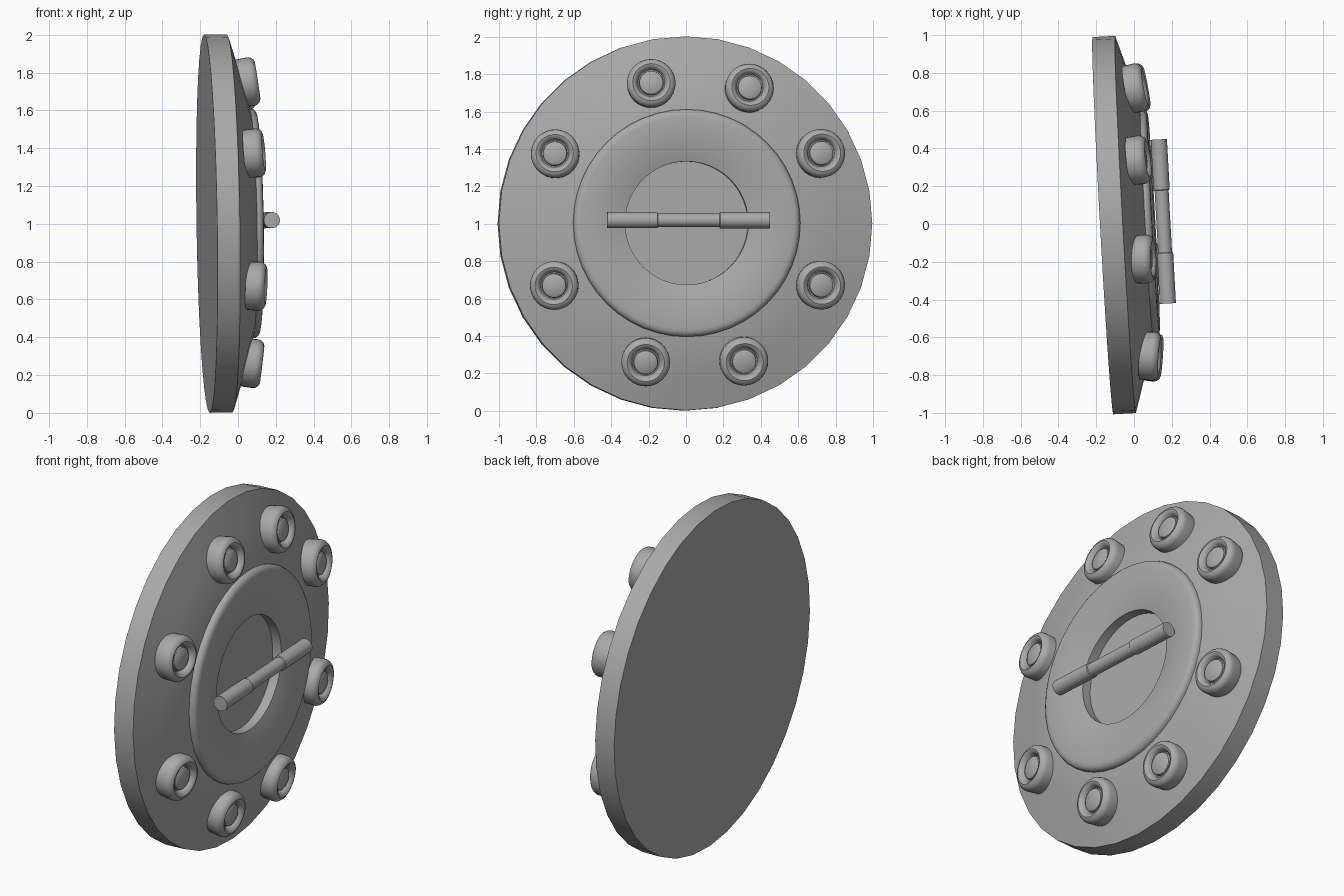
import bpy, bmesh, math
from mathutils import Matrix, Vector

if "Cube" in bpy.data.objects:
    bpy.data.objects.remove(bpy.data.objects["Cube"])

# Hatch plane: slightly turned and tilted; local z is the hatch axis
n = Vector((1, 0.055, 0.015)).normalized()
u = Vector((0, 1, 0))
u = (u - n * u.dot(n)).normalized()
v = n.cross(u)
FRAME = Matrix.Translation((0, 0, 1.003)) @ Matrix((u, v, n)).transposed().to_4x4()

grey = bpy.data.materials.new("grey metal")
grey.diffuse_color = (0.4, 0.4, 0.4, 1)
grey.use_nodes = True
grey.node_tree.nodes["Principled BSDF"].inputs["Base Color"].default_value = grey.diffuse_color


def lathe(name, profile, segments, place=Matrix(), angle=35):
    """Spin a (radius, height) profile about local z."""
    bm = bmesh.new()
    rings = []
    for r, h in profile:
        if r == 0:
            rings.append([bm.verts.new((0, 0, h))] * segments)
        else:
            rings.append([bm.verts.new((r * math.cos(2 * math.pi * i / segments),
                                        r * math.sin(2 * math.pi * i / segments), h))
                          for i in range(segments)])
    for a, b in zip(rings, rings[1:]):
        for i in range(segments):
            j = (i + 1) % segments
            bm.faces.new(list(dict.fromkeys((a[i], a[j], b[j], b[i]))))
    bmesh.ops.recalc_face_normals(bm, faces=bm.faces)
    bm.transform(FRAME @ place)
    me = bpy.data.meshes.new(name)
    bm.to_mesh(me)
    bm.free()
    me.materials.append(grey)
    ob = bpy.data.objects.new(name, me)
    bpy.context.collection.objects.link(ob)
    bpy.ops.object.select_all(action='DESELECT')
    ob.select_set(True)
    bpy.context.view_layer.objects.active = ob
    bpy.ops.object.shade_smooth_by_angle(angle=math.radians(angle))
    return ob


# Round plate with a thick rim and a shallow cone
lathe("hatch_plate", [(0, -0.165), (1, -0.165), (1, -0.045), (0.8, 0.016),
                      (0.6, 0.07), (0.5, 0.07), (0.33, 0.012), (0, 0.012)], 36)

# Raised centre ring with rounded edge, sloped inner lip and sunken floor
lathe("centre_ring", [(0.608, 0.04), (0.608, 0.078), (0.602, 0.092), (0.588, 0.102),
                      (0.57, 0.105), (0.44, 0.102), (0.33, 0.07), (0.33, 0.015),
                      (0, 0.015)], 48)

# Handle bar across the centre, thinner in the middle
bar = Matrix.Translation((0.005, 0.014, 0.156)) @ Matrix.Rotation(math.pi / 2, 4, 'Y')
lathe("handle", [(0, -0.435), (0.043, -0.435), (0.043, -0.168), (0.037, -0.165),
                 (0.037, 0.165), (0.043, 0.168), (0.043, 0.435), (0, 0.435)], 24, bar)

# Eight round bolts, leaning outward with the cone
bolt = [(0, -0.10), (0.127, -0.10), (0.13, -0.035), (0.126, -0.02), (0.115, -0.006),
        (0.1, 0), (0.087, -0.005), (0.078, -0.018), (0.072, -0.035), (0.066, -0.035),
        (0.063, -0.019), (0.052, -0.012), (0, -0.010)]
spots = [(-0.185, 0.755), (0.345, 0.73), (0.73, 0.378), (0.73, -0.332),
         (0.315, -0.742), (-0.215, -0.747), (-0.708, -0.335), (-0.703, 0.375)]
for k, (x, y) in enumerate(spots):
    lean = Matrix.Rotation(0.14, 4, Vector((-y, x, 0)).normalized())
    lathe(f"bolt_{k + 1}", bolt, 32, Matrix.Translation((x - 0.006, y - 0.002, 0.104)) @ lean)
